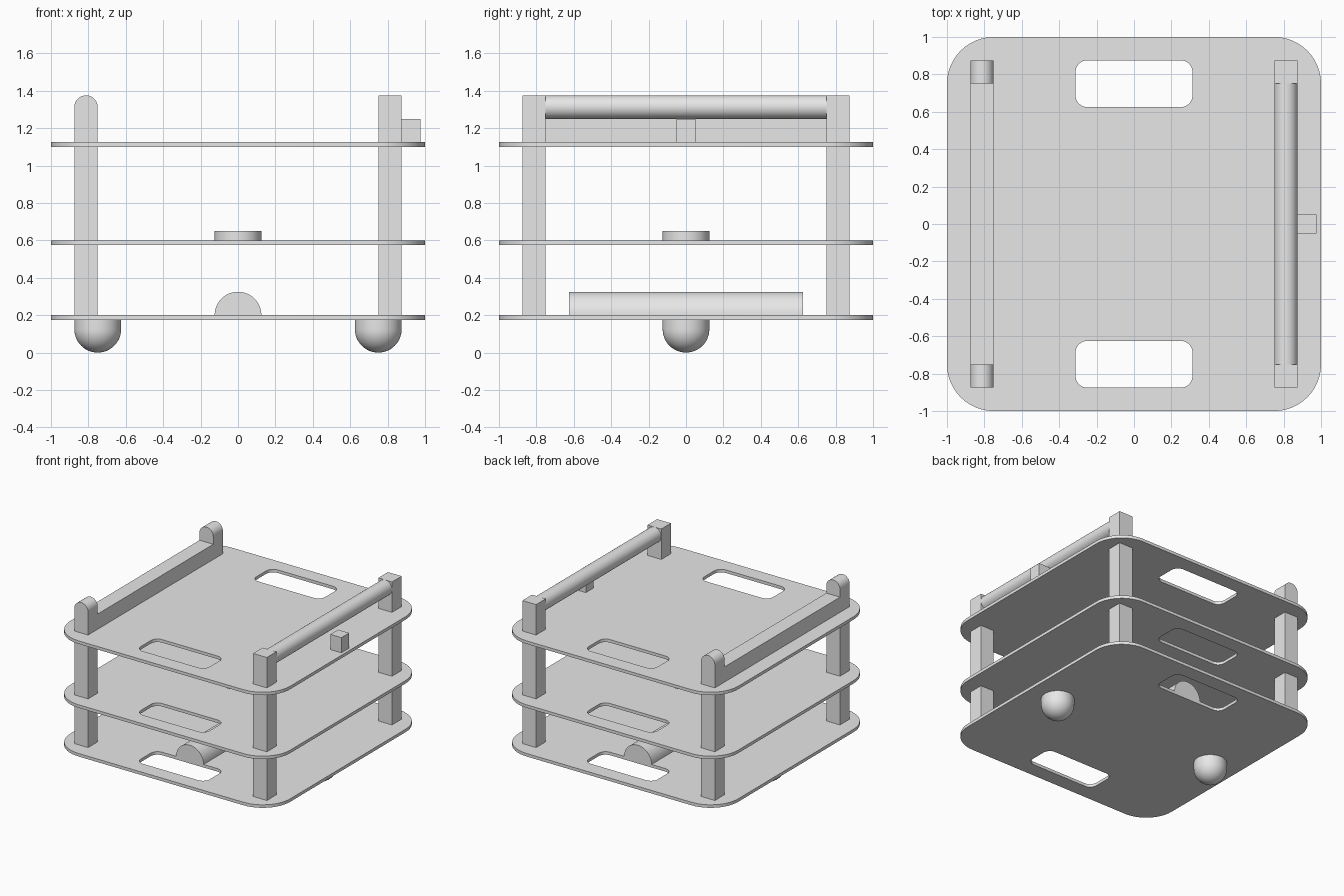
import bpy, bmesh
from math import sin, cos, pi, radians
from mathutils import Vector, Matrix

cube = bpy.data.objects.get("Cube")
if cube:
    bpy.data.objects.remove(cube, do_unlink=True)

grey = bpy.data.materials.new("light grey")
grey.use_nodes = True
grey.diffuse_color = (0.8, 0.8, 0.8, 1)
grey.node_tree.nodes["Principled BSDF"].inputs["Base Color"].default_value = (0.8, 0.8, 0.8, 1)


def finish(name, bm):
    """Turn a bmesh into a shaded object."""
    bmesh.ops.recalc_face_normals(bm, faces=bm.faces)
    mesh = bpy.data.meshes.new(name)
    bm.to_mesh(mesh)
    bm.free()
    mesh.materials.append(grey)
    mesh.shade_smooth()
    mesh.set_sharp_from_angle(angle=radians(30))
    obj = bpy.data.objects.new(name, mesh)
    bpy.context.collection.objects.link(obj)
    return obj


def arc(cx, cy, r, start, end, steps):
    return [(cx + r * cos(start + (end - start) * i / steps),
             cy + r * sin(start + (end - start) * i / steps)) for i in range(steps + 1)]


def rounded_rect(cx, cy, hx, hy, r, steps=12):
    pts = []
    for i, (sx, sy) in enumerate([(1, 1), (-1, 1), (-1, -1), (1, -1)]):
        pts += arc(cx + sx * (hx - r), cy + sy * (hy - r), r, i * pi / 2, (i + 1) * pi / 2, steps)
    return pts


def prism(name, loops, low, high, axis="z"):
    """Fill an outline (with optional holes) and extrude it along z or y."""
    bm = bmesh.new()
    edges = []
    for pts in loops:
        if axis == "z":
            verts = [bm.verts.new((u, v, low)) for u, v in pts]
        else:
            verts = [bm.verts.new((u, low, v)) for u, v in pts]
        edges += [bm.edges.new((verts[i - 1], verts[i])) for i in range(len(verts))]
    if len(loops) == 1:
        bm.faces.new(verts)
    else:
        bmesh.ops.triangle_fill(bm, use_beauty=True, edges=edges, normal=(0, 0, 1))
    result = bmesh.ops.extrude_face_region(bm, geom=bm.faces[:])
    moved = [g for g in result["geom"] if isinstance(g, bmesh.types.BMVert)]
    shift = Vector((0, 0, high - low)) if axis == "z" else Vector((0, high - low, 0))
    bmesh.ops.translate(bm, verts=moved, vec=shift)
    return finish(name, bm)


def box(name, x0, x1, y0, y1, z0, z1):
    return prism(name, [[(x0, y0), (x1, y0), (x1, y1), (x0, y1)]], z0, z1)


def foot(name, x, r, top):
    """Round-bottomed peg made by spinning a profile."""
    bm = bmesh.new()
    profile = arc(0, r, r, -pi / 2, 0, 12) + [(r, top), (0, top)]
    verts = [bm.verts.new((u, 0, v)) for u, v in profile]
    edges = [bm.edges.new(pair) for pair in zip(verts, verts[1:])]
    bmesh.ops.spin(bm, geom=verts + edges, cent=(0, 0, 0), axis=(0, 0, 1),
                   angle=2 * pi, steps=48)
    bmesh.ops.remove_doubles(bm, verts=bm.verts, dist=0.0001)
    bmesh.ops.transform(bm, matrix=Matrix.Translation((x, 0, 0)), verts=bm.verts)
    return finish(name, bm)


IN, OUT, MID, TOP, R = 0.75, 0.875, 0.8125, 1.375, 0.0625

# Three shelves, each with two handle slots
for name, top in [("bottom", 0.2), ("middle", 0.6), ("top", 1.125)]:
    slots = [rounded_rect(0, s * 0.75, 0.3125, 0.125, R, 8) for s in (-1, 1)]
    prism(name + "_shelf", [rounded_rect(0, 0, 1, 1, 0.25)] + slots, top - 0.025, top)

# Corner posts: square on the left, round-topped on the right
arch = [(-OUT, 0.2), (-IN, 0.2)] + arc(-MID, TOP - R, R, 0, pi, 24)
for name, y0, y1 in [("front", -OUT, -IN), ("back", IN, OUT)]:
    box(name + "_left_post", IN, OUT, y0, y1, 0.2, TOP)
    prism(name + "_right_post", [arch], y0, y1, "y")

# Side rails and latch block on the top shelf
prism("left_round_bar", [arc(MID, TOP - R, R, 0, 2 * pi, 48)[:-1]], -IN, IN, "y")
box("right_rail", -OUT, -IN, -IN, IN, 1.125, 1.25)
box("side_block", OUT, 0.975, -0.05, 0.05, 1.125, 1.25)

# Parts resting on the lower shelves
prism("half_round_body", [arc(0, 0.2, 0.125, 0, pi, 32)], -0.625, 0.625, "y")
prism("round_disc", [arc(0, 0, 0.125, 0, 2 * pi, 48)[:-1]], 0.6, 0.65)

# Feet
foot("left_foot", 0.75, 0.125, 0.175)
foot("right_foot", -0.75, 0.125, 0.175)
